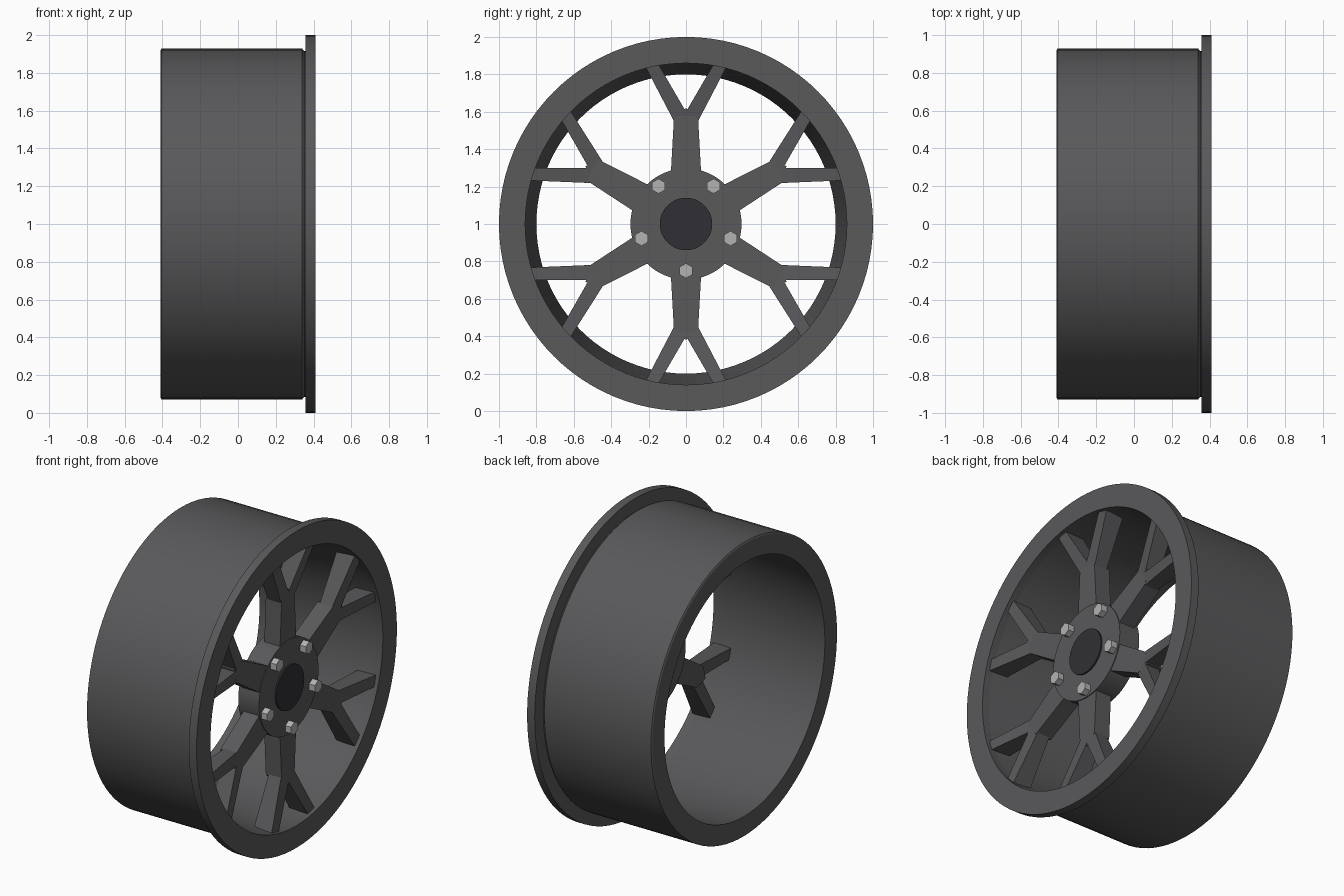
import bpy, bmesh, math
from mathutils import Matrix, Vector

if "Cube" in bpy.data.objects:
    bpy.data.objects.remove(bpy.data.objects["Cube"])


def material(name, c):
    m = bpy.data.materials.new(name)
    m.diffuse_color = (*c, 1)
    m.use_nodes = True
    m.node_tree.nodes["Principled BSDF"].inputs["Base Color"].default_value = m.diffuse_color
    return m


DARK = material("dark_metal", (0.10, 0.10, 0.105))
BLACK = material("cap_black", (0.03, 0.03, 0.035))
SILVER = material("bolt_silver", (0.45, 0.45, 0.45))


def finish(name, bm, mat, smooth=False):
    bmesh.ops.recalc_face_normals(bm, faces=bm.faces[:])
    me = bpy.data.meshes.new(name)
    bm.to_mesh(me)
    bm.free()
    ob = bpy.data.objects.new(name, me)
    bpy.context.collection.objects.link(ob)
    ob.location.z = 1
    me.materials.append(mat)
    if smooth:
        bpy.ops.object.select_all(action='DESELECT')
        ob.select_set(True)
        bpy.context.view_layer.objects.active = ob
        bpy.ops.object.shade_smooth_by_angle(angle=math.radians(30))
    return ob


def lathe(name, profile, mat, n=96):
    """Revolve (x, radius) points round the axle; closed profile."""
    bm = bmesh.new()
    rings = []
    for i in range(n):
        a = math.tau * i / n
        rings.append([bm.verts.new((x, r * math.sin(a), r * math.cos(a))) for x, r in profile])
    for i in range(n):
        p, q = rings[i], rings[(i + 1) % n]
        for j in range(len(profile)):
            k = (j + 1) % len(profile)
            bm.faces.new((p[j], p[k], q[k], q[j]))
    return finish(name, bm, mat, True)


def prism(bm, pts, back, front, rot=0, centre=(0, 0)):
    """Extrude a (y, z) outline along x; back/front are x as functions of z."""
    m = Matrix.Rotation(rot, 3, 'X')
    c = Vector((0, *centre))
    a = [bm.verts.new(m @ Vector((back(z), y, z)) + c) for y, z in pts]
    b = [bm.verts.new(m @ Vector((front(z), y, z)) + c) for y, z in pts]
    bm.faces.new(a)
    bm.faces.new(b)
    for i in range(len(pts)):
        k = (i + 1) % len(pts)
        bm.faces.new((a[i], a[k], b[k], b[i]))


def disc(r, n):
    return [(r * math.sin(math.tau * i / n), r * math.cos(math.tau * i / n)) for i in range(n)]


# Barrel with tapered bore, and the wider front lip
lathe("barrel", [(-0.41, 0.80), (-0.41, 0.92), (-0.405, 0.928), (0.34, 0.928),
                 (0.352, 0.915), (0.36, 0.915), (0.36, 0.86)], DARK)
lathe("front_lip", [(0.357, 0.86), (0.357, 1.0), (0.41, 1.0), (0.41, 0.86)], DARK)

# Hub and centre cap
bm = bmesh.new()
prism(bm, disc(0.297, 64), lambda z: 0.21, lambda z: 0.355)
finish("hub", bm, DARK, True)
bm = bmesh.new()
prism(bm, disc(0.14, 48), lambda z: 0.34, lambda z: 0.365)
finish("centre_cap", bm, BLACK, True)

# Six forked spokes
stem = [(-0.085, 0.2), (0.085, 0.2), (0.065, 0.56), (0, 0.62), (-0.065, 0.56)]
arm = [(0.0, 0.60), (0.0, 0.54), (0.062, 0.545), (0.212, 0.832), (0.15, 0.858)]
bm = bmesh.new()
for i in range(6):
    rot = math.tau * i / 6
    prism(bm, stem, lambda z: 0.24, lambda z: 0.35, rot)
    for s in (1, -1):
        prism(bm, [(s * y, z) for y, z in arm], lambda z: 0.26,
              lambda z: 0.345 + 0.04 * (z - 0.54) / 0.3, rot)
finish("spokes", bm, DARK)

# Five hexagonal wheel bolts
bm = bmesh.new()
for i in range(5):
    a = math.tau * i / 5
    prism(bm, disc(0.04, 6), lambda z: 0.34, lambda z: 0.395, 0,
          (0.25 * math.sin(a), -0.25 * math.cos(a)))
finish("wheel_bolts", bm, SILVER)
